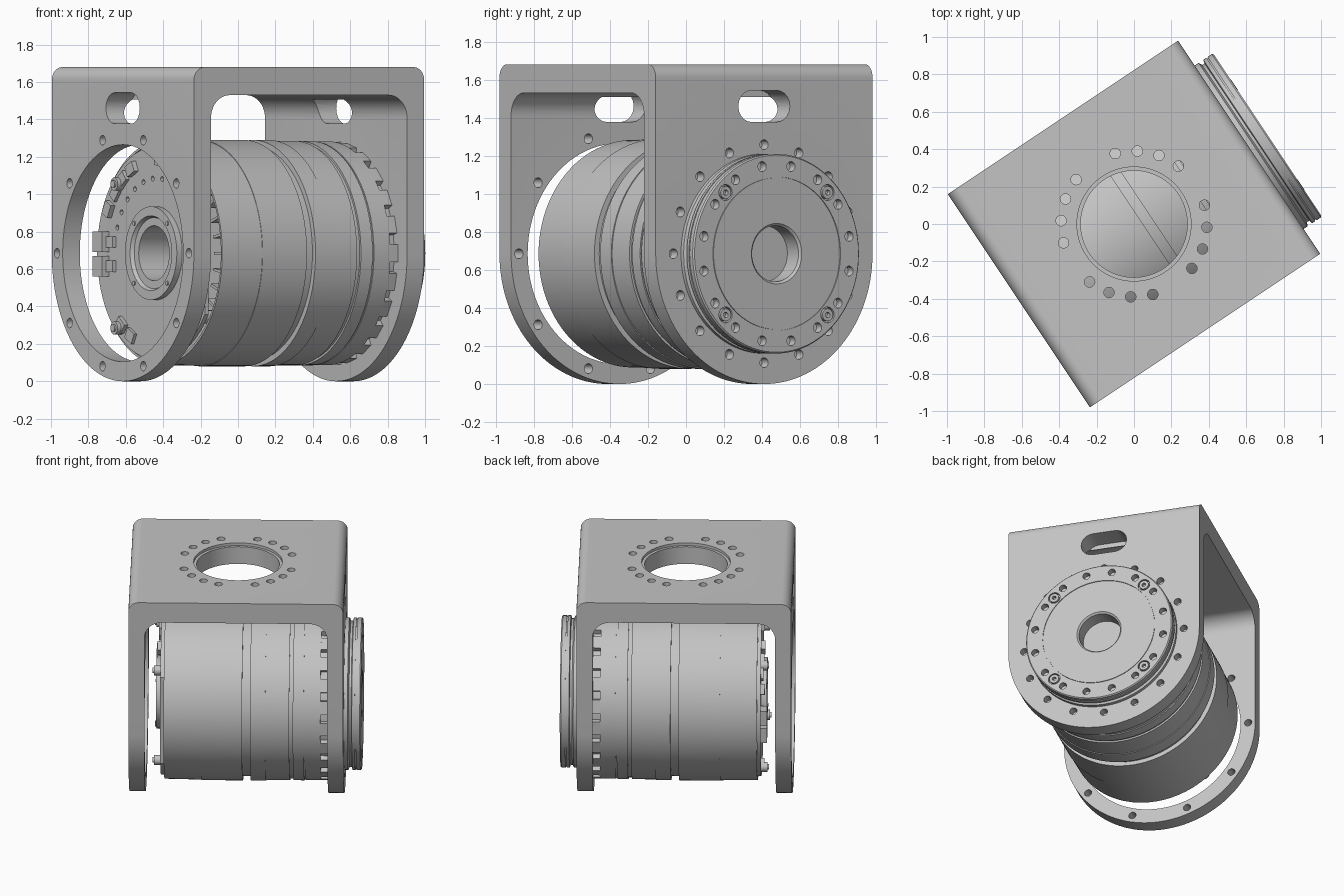
import bpy, bmesh
from math import sin, cos, pi, radians
from mathutils import Matrix, Vector

cube = bpy.data.objects.get("Cube")
if cube:
    bpy.data.objects.remove(cube)

AXIS_Z = 0.685          # height of the motor axis
HALF = 0.74             # half length of the bracket along the axis
WIDE = 0.685            # half width of the bracket
TURN = Matrix.Rotation(radians(33.7), 4, 'Z')
ALONG_X = Matrix.Translation((0, 0, AXIS_Z))

grey = bpy.data.materials.new("light_grey_metal")
grey.use_nodes = True
colour = (0.55, 0.55, 0.55, 1)
grey.diffuse_color = colour
grey.node_tree.nodes["Principled BSDF"].inputs["Base Color"].default_value = colour


def finish(name, bm, matrix=Matrix()):
    bmesh.ops.transform(bm, matrix=matrix, verts=bm.verts)
    bmesh.ops.recalc_face_normals(bm, faces=bm.faces)
    mesh = bpy.data.meshes.new(name)
    bm.to_mesh(mesh)
    bm.free()
    mesh.materials.append(grey)
    ob = bpy.data.objects.new(name, mesh)
    bpy.context.collection.objects.link(ob)
    return ob


def shade(ob):
    ob.data.transform(TURN)
    bpy.ops.object.select_all(action='DESELECT')
    ob.select_set(True)
    bpy.context.view_layer.objects.active = ob
    bpy.ops.object.shade_smooth_by_angle(angle=radians(30))


def boolean(ob, cutter, operation='DIFFERENCE'):
    mod = ob.modifiers.new("cut", 'BOOLEAN')
    mod.object, mod.operation, mod.solver = cutter, operation, 'EXACT'
    graph = bpy.context.evaluated_depsgraph_get()
    mesh = bpy.data.meshes.new_from_object(ob.evaluated_get(graph))
    ob.modifiers.clear()
    ob.data = mesh
    bpy.data.objects.remove(cutter)


def lathe(bm, profile, seg=96):
    """Closed (x, radius) loop turned about the x axis."""
    rings = []
    for i in range(seg):
        a = 2 * pi * i / seg
        rings.append([bm.verts.new((x, r * cos(a), r * sin(a))) for x, r in profile])
    n = len(profile)
    for i in range(seg):
        a, b = rings[i], rings[(i + 1) % seg]
        for j in range(n):
            k = (j + 1) % n
            bm.faces.new((a[j], a[k], b[k], b[j]))


def prism(bm, points, offset):
    """Flat outline pushed along an offset."""
    face = bm.faces.new([bm.verts.new(p) for p in points])
    new = bmesh.ops.extrude_face_region(bm, geom=[face])["geom"]
    verts = [v for v in new if isinstance(v, bmesh.types.BMVert)]
    bmesh.ops.translate(bm, vec=offset, verts=verts)


def rod(bm, x0, x1, r, y=0, z=0, seg=20):
    pts = [(x0, y + r * cos(2 * pi * i / seg), z + r * sin(2 * pi * i / seg)) for i in range(seg)]
    prism(bm, pts, (x1 - x0, 0, 0))


def rod_ring(bm, x0, x1, r, ring, angles):
    for a in angles:
        rod(bm, x0, x1, r, ring * cos(radians(a)), ring * sin(radians(a)))


def box(bm, centre, size, turn=0):
    m = Matrix.Rotation(turn, 4, 'X') @ Matrix.Translation(centre) @ Matrix.Diagonal((*size, 1))
    bmesh.ops.create_cube(bm, size=1, matrix=m)


def arc(cx, cz, r, start, end, n=10):
    return [(cx + r * cos(radians(start + (end - start) * i / n)),
             cz + r * sin(radians(start + (end - start) * i / n))) for i in range(n + 1)]


# Bracket: rounded U section, trimmed to a half-round leg outline
TOP, UNDER, INNER = 1.68, 1.53, 0.63
section = [(HALF, -0.1)] + arc(HALF - 0.07, TOP - 0.07, 0.07, 0, 90)
section += arc(0.07 - HALF, TOP - 0.07, 0.07, 90, 180) + [(-HALF, -0.1), (-INNER, -0.1)]
section += arc(0.12 - INNER, UNDER - 0.12, 0.12, 180, 90)
section += arc(INNER - 0.12, UNDER - 0.12, 0.12, 90, 0) + [(INNER, -0.1)]
bm = bmesh.new()
prism(bm, [(x, -WIDE, z) for x, z in section], (0, 2 * WIDE, 0))
bracket = finish("bracket", bm)

bm = bmesh.new()
outline = arc(0, AXIS_Z, WIDE, 180, 360, 64) + [(WIDE, 2), (-WIDE, 2)]
prism(bm, [(-1, y, z) for y, z in outline], (2, 0, 0))
boolean(bracket, finish("leg_outline", bm), 'INTERSECT')

# Bracket openings: large ring, bolt circles and slots in the legs
bm = bmesh.new()
rod(bm, -0.9, -0.55, 0.58, seg=96)
rod_ring(bm, -0.9, -0.55, 0.026, 0.635, range(0, 360, 36))
rod_ring(bm, 0.68, 0.9, 0.026, 0.573, [22.5 * i for i in range(16)])
slot = arc(0.08, 0.775, 0.083, -90, 90) + arc(-0.08, 0.775, 0.083, 90, 270)
for x in (-0.9, 0.58):
    prism(bm, [(x, y, z) for y, z in slot], (0.32, 0, 0))
boolean(bracket, finish("leg_cutter", bm, ALONG_X))

# Top opening with a stepped rim and four groups of four bolt holes
bm = bmesh.new()
lip = TOP - 0.02
rod(bm, 1.3, lip + 0.001, 0.285, seg=96)
top_angles = [45 + 90 * k + d for k in range(4) for d in (-26.2, -8.7, 8.7, 26.2)]
rod_ring(bm, 1.45, 1.8, 0.028, 0.39, top_angles)
upright = Matrix.Rotation(-pi / 2, 4, 'Y')
boolean(bracket, finish("top_cutter", bm, upright))
bm = bmesh.new()
rod(bm, lip, 1.8, 0.305, seg=96)
boolean(bracket, finish("rim_cutter", bm, upright))
shade(bracket)

# Motor housing: stepped drum with grooves, open rear cup and hollow shaft
BORE = 0.147
R = 0.605
bm = bmesh.new()
lathe(bm, [
    (-0.54, BORE), (-0.54, 0.19), (-0.56, 0.2), (-0.56, 0.25), (-0.4, 0.25),
    (-0.4, 0.58), (-0.5, 0.585), (-0.5, 0.598), (-0.245, 0.602), (-0.245, R),
    (0.04, R), (0.04, 0.575), (0.095, 0.575), (0.095, R), (0.2, R), (0.2, 0.6),
    (0.365, 0.6), (0.365, 0.588), (0.39, 0.588), (0.39, 0.6), (0.465, 0.6),
    (0.465, 0.593), (0.475, 0.593), (0.475, 0.598), (0.58, 0.598),
    (0.58, 0.56), (0.635, 0.56), (0.635, BORE)])
shade(finish("motor_housing", bm, ALONG_X))

# Toothed ring beside the solid leg
bm = bmesh.new()
for i in range(24):
    box(bm, (0.604, 0, 0.57), (0.052, 0.095, 0.05), 2 * pi * i / 24)
shade(finish("toothed_ring", bm, ALONG_X))

# Output flange with seam groove, bolt holes and centre bore
bm = bmesh.new()
F = 0.525
lathe(bm, [
    (0.62, BORE), (0.62, F), (0.765, F), (0.775, 0.505), (0.79, 0.505), (0.795, F),
    (0.815, F), (0.815, 0.518), (0.822, 0.518), (0.822, F), (0.85, F), (0.858, 0.518),
    (0.858, 0.404), (0.852, 0.404), (0.852, 0.398), (0.858, 0.398),
    (0.858, BORE + 0.012), (0.846, BORE)])
flange = finish("output_flange", bm, ALONG_X)
bm = bmesh.new()
rod_ring(bm, 0.81, 0.9, 0.026, 0.467, [11.25 + 22.5 * i for i in range(16)])
rod_ring(bm, 0.835, 0.9, 0.042, 0.455, range(45, 360, 90))
boolean(flange, finish("flange_cutter", bm, ALONG_X))
shade(flange)

# Screws seated in the flange counterbores
bm = bmesh.new()
for k in range(4):
    a = radians(45 + 90 * k)
    part = bmesh.new()
    lathe(part, [(0.83, 0.014), (0.83, 0.033), (0.86, 0.033), (0.86, 0.014)], 24)
    bmesh.ops.translate(part, vec=(0, 0.455 * cos(a), 0.455 * sin(a)), verts=part.verts)
    temp = bpy.data.meshes.new("screw")
    part.to_mesh(temp)
    part.free()
    bm.from_mesh(temp)
    bpy.data.meshes.remove(temp)
shade(finish("flange_screws", bm, ALONG_X))

# Rear circuit board, cut flat on one side, with the shaft hole
bm = bmesh.new()
board = arc(0, 0, 0.57, -145, 145, 72)
prism(bm, [(-0.525, y, z) for y, z in board], (0.025, 0, 0))
circuit_board = finish("circuit_board", bm, ALONG_X)
bm = bmesh.new()
rod(bm, -0.7, -0.3, 0.24, seg=64)
rod_ring(bm, -0.7, -0.3, 0.014, 0.4, range(20, 150, 13))
boolean(circuit_board, finish("board_cutter", bm, ALONG_X))
shade(circuit_board)

# Connectors, chips and standoffs on the board
bm = bmesh.new()
for z in (-0.07, 0.06):
    box(bm, (-0.545, 0.5, z), (0.05, 0.09, 0.11))
    box(bm, (-0.535, 0.42, z), (0.025, 0.06, 0.06))
for i, a in enumerate((-62, -50, 28, 40, 52, 64, 95, 118)):
    box(bm, (-0.533, 0.5, 0), (0.02 + 0.01 * (i % 3), 0.06, 0.075), radians(a))
for y, z in ((0.34, 0.37), (0.34, -0.4), (-0.38, -0.34), (-0.38, 0.34)):
    rod(bm, -0.57, -0.42, 0.035, y, z)
    rod(bm, -0.58, -0.56, 0.02, y, z)
rod_ring(bm, -0.566, -0.55, 0.012, 0.226, range(45, 360, 90))
shade(finish("board_components", bm, ALONG_X))

# Ribs inside the open side of the rear cup
bm = bmesh.new()
for a in range(150, 215, 10):
    box(bm, (-0.44, 0.54, 0), (0.09, 0.09, 0.015), radians(a))
shade(finish("cup_ribs", bm, ALONG_X))
